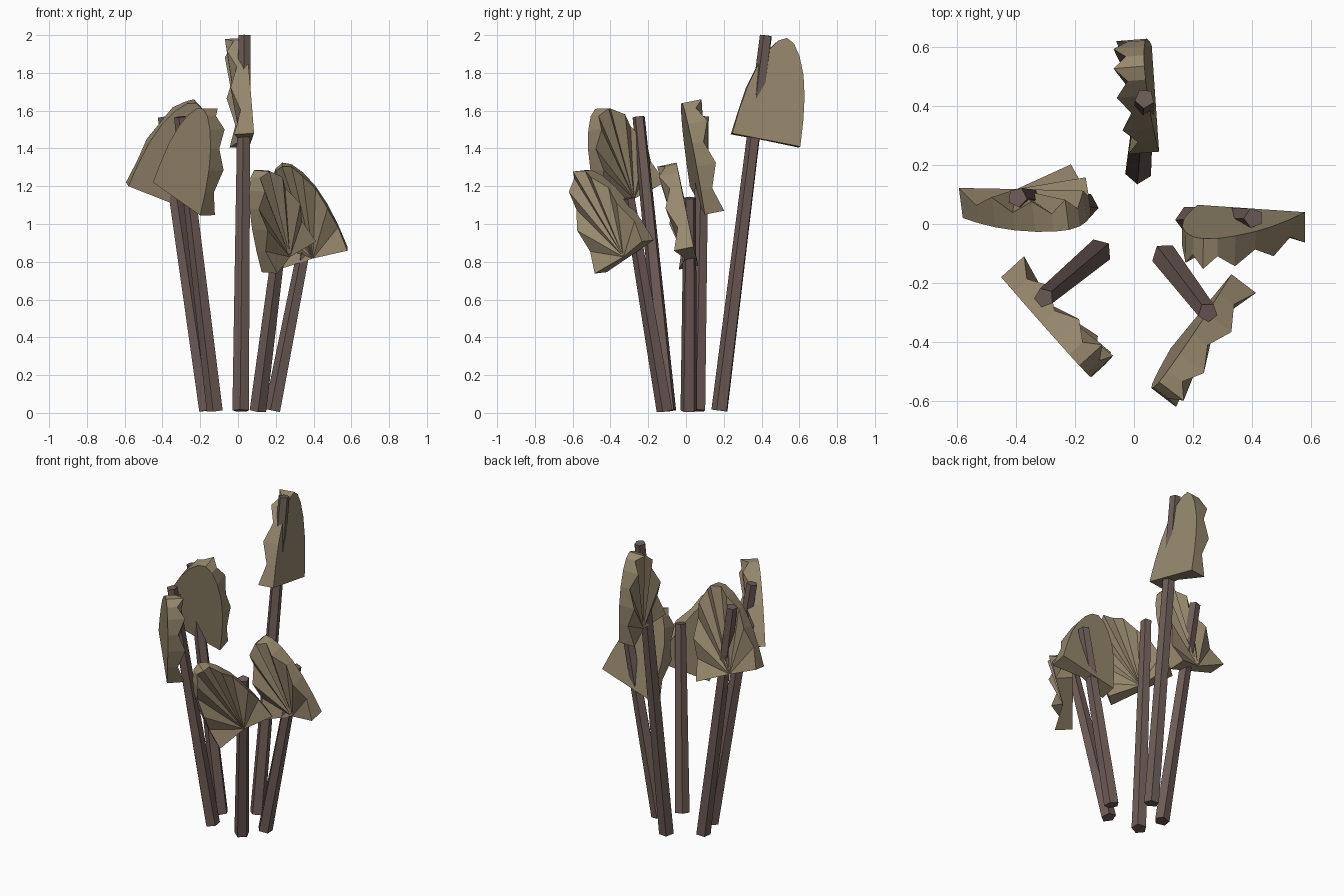
import bpy, bmesh, math
from mathutils import Vector

if "Cube" in bpy.data.objects:
    bpy.data.objects.remove(bpy.data.objects["Cube"])


def material(name, rgb):
    m = bpy.data.materials.new(name)
    m.diffuse_color = (*rgb, 1)
    m.use_nodes = True
    m.node_tree.nodes["Principled BSDF"].inputs["Base Color"].default_value = m.diffuse_color
    return m


CAP = material("tan_cap", (0.31, 0.25, 0.155))
STEM = material("brown_stem", (0.155, 0.108, 0.095))


def finish(bm, name, mat):
    bmesh.ops.recalc_face_normals(bm, faces=bm.faces)
    me = bpy.data.meshes.new(name)
    bm.to_mesh(me)
    bm.free()
    me.materials.append(mat)
    ob = bpy.data.objects.new(name, me)
    bpy.context.collection.objects.link(ob)


# Tapered five-sided leaning stem
def stem(name, base, top):
    base, top = Vector(base), Vector(top)
    axis = top - base
    bm = bmesh.new()
    bmesh.ops.create_cone(bm, cap_ends=True, segments=5, radius1=0.046,
                          radius2=0.034, depth=axis.length)
    rot = axis.to_track_quat('Z', 'Y').to_matrix().to_4x4()
    bmesh.ops.transform(bm, matrix=rot, verts=bm.verts)
    bmesh.ops.translate(bm, vec=(base + top) / 2, verts=bm.verts)
    finish(bm, name, STEM)


# Half of the dome outline: (along base edge, height), mirrored for the rest
HALF = [(0, 0), (.03, .24), (.08, .47), (.16, .68), (.27, .85), (.385, .96), (.5, 1)]
OUTLINE = HALF + [(1 - s, t) for s, t in reversed(HALF[:-1])]


# Fan cap: flat on one side, pleats radiating from the base on the other.
# a, b are the ends of the flat side's base edge, p is its peak.
def cap(name, a, b, p):
    a, b, p = Vector(a), Vector(b), Vector(p)
    mid = (a + b) / 2
    back = -(b - a).cross(p - mid).normalized()
    bm = bmesh.new()
    flat, rim = [], []
    for i, (s, t) in enumerate(OUTLINE):
        q = a + (b - a) * s + (p - mid) * t
        flat.append(bm.verts.new(q))
        rim.append(bm.verts.new(q + back * (0.105 if i % 2 == 0 else 0.062)))
    apex = bm.verts.new(mid + back * 0.06)
    bm.faces.new(flat)
    for i in range(len(flat) - 1):
        bm.faces.new((flat[i], flat[i + 1], rim[i + 1], rim[i]))
        bm.faces.new((rim[i], rim[i + 1], apex))
    # underside
    bm.faces.new((flat[0], rim[0], apex))
    bm.faces.new((flat[-1], apex, rim[-1]))
    bm.faces.new((flat[0], apex, flat[-1]))
    finish(bm, name, CAP)


# name: stem base, stem top, cap base ends, cap peak
PARTS = {
    "back": ((.015, .18, .012), (.036, .425, 1.998),
             (.085, .245, 1.48), (.06, .605, 1.41), (.035, .535, 1.985)),
    "left": ((-.165, .06, .012), (-.395, .09, 1.567),
             (-.58, .02, 1.20), (-.20, .10, 1.05), (-.22, -.02, 1.64)),
    "front_left": ((-.12, -.095, .012), (-.305, -.25, 1.567),
                   (-.45, -.18, 1.22), (-.20, -.45, 1.045), (-.185, -.48, 1.61)),
    "front_right": ((.105, -.11, .012), (.25, -.30, 1.138),
                    (.33, -.17, .915), (.125, -.42, .745), (.085, -.535, 1.285)),
    "right": ((.185, .015, .012), (.405, .02, 1.138),
              (.58, .04, .88), (.215, .065, .78), (.235, -.05, 1.325)),
}
for key, (s0, s1, a, b, p) in PARTS.items():
    stem(key + "_stem", s0, s1)
    cap(key + "_cap", a, b, p)
